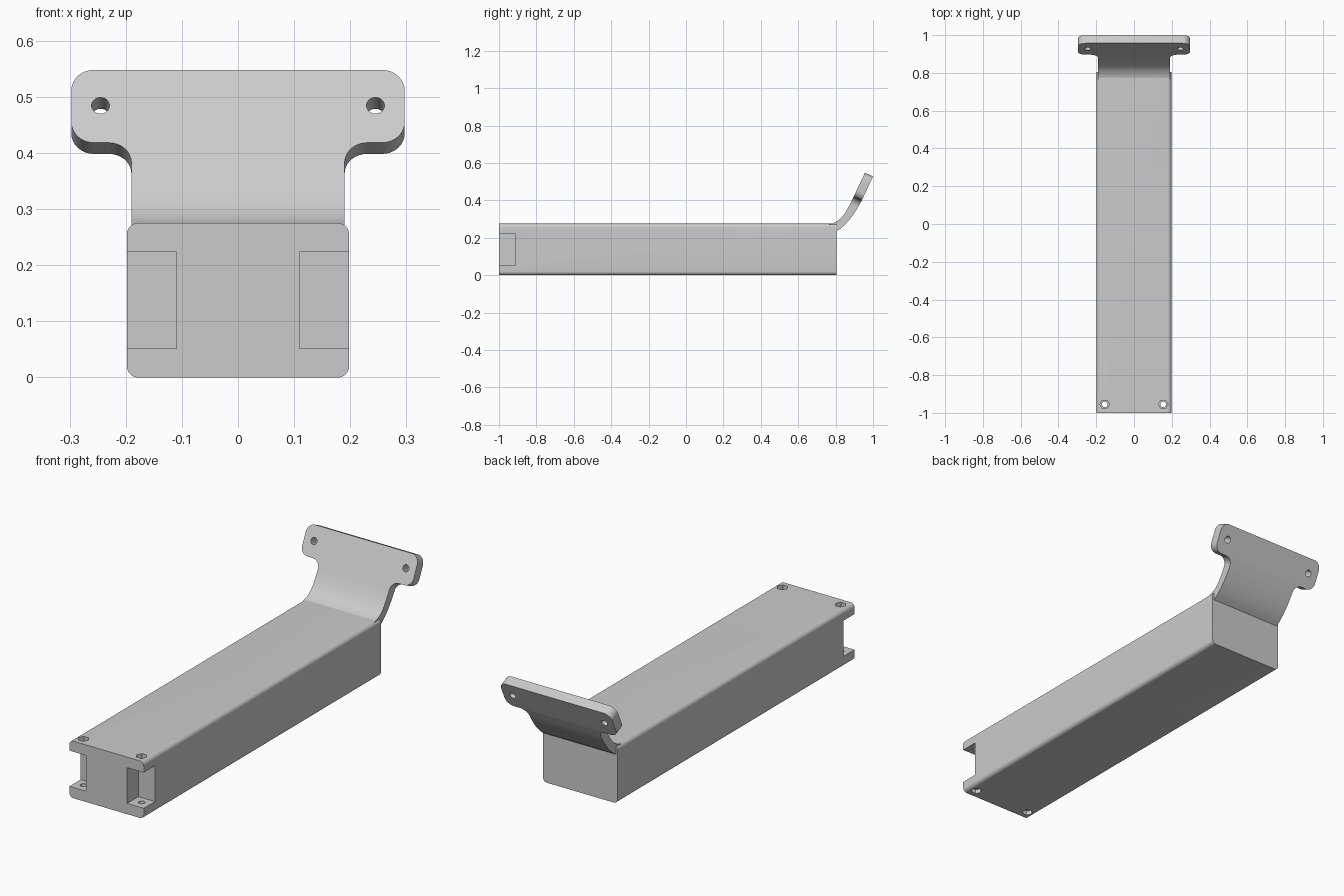
import bpy, bmesh
from math import sin, cos, pi, radians
from mathutils import Matrix, Vector

if "Cube" in bpy.data.objects:
    bpy.data.objects.remove(bpy.data.objects["Cube"])

grey = bpy.data.materials.new("light grey")
grey.use_nodes = True
grey.diffuse_color = (0.6, 0.6, 0.6, 1)
grey.node_tree.nodes["Principled BSDF"].inputs["Base Color"].default_value = (0.6, 0.6, 0.6, 1)


def prism(name, outline, depth, matrix):
    """Extrude a flat outline along its local z, then place it."""
    bm = bmesh.new()
    face = bm.faces.new([bm.verts.new((a, b, 0)) for a, b in outline])
    top = bmesh.ops.extrude_face_region(bm, geom=[face])["geom"]
    bmesh.ops.translate(bm, vec=(0, 0, depth),
                        verts=[v for v in top if isinstance(v, bmesh.types.BMVert)])
    bm.transform(matrix)
    bmesh.ops.recalc_face_normals(bm, faces=bm.faces)
    mesh = bpy.data.meshes.new(name)
    bm.to_mesh(mesh)
    bm.free()
    mesh.materials.append(grey)
    obj = bpy.data.objects.new(name, mesh)
    bpy.context.collection.objects.link(obj)
    return obj


def combine(obj, cutter, operation="DIFFERENCE"):
    bpy.context.view_layer.objects.active = obj
    mod = obj.modifiers.new("cut", "BOOLEAN")
    mod.operation, mod.object, mod.solver = operation, cutter, "EXACT"
    bpy.ops.object.modifier_apply(modifier=mod.name)
    bpy.data.objects.remove(cutter)


def arc(cx, cy, r, start, end, n=8):
    angles = [radians(start + (end - start) * i / n) for i in range(n + 1)]
    return [(cx + r * cos(a), cy + r * sin(a)) for a in angles]


def ring(cx, cy, r, n):
    return [(cx + r * cos(2 * pi * i / n), cy + r * sin(2 * pi * i / n)) for i in range(n)]


def frame(u, v, w, origin):
    return Matrix.Translation(origin) @ Matrix((u, v, w)).transposed().to_4x4()


def rect(x0, x1, y0, y1):
    return [(x0, y0), (x1, y0), (x1, y1), (x0, y1)]


X, Y, Z = Vector((1, 0, 0)), Vector((0, 1, 0)), Vector((0, 0, 1))

# Long beam with rounded lengthwise edges
W, H, R = 0.198, 0.275, 0.02
section = (arc(W - R, R, R, -90, 0) + arc(W - R, H - R, R, 0, 90)
           + arc(R - W, H - R, R, 90, 180) + arc(R - W, R, R, 180, 270))
beam = prism("beam", section, 1.805, frame(X, Z, Y, (0, -1, 0)))

# Side notches, screw holes and hexagonal recesses at the front end
for s in (-1, 1):
    combine(beam, prism("notch", rect(s * 0.11, s * 0.3, -1.1, -0.915), 0.172,
                        Matrix.Translation((0, 0, 0.052))))
    combine(beam, prism("hole", ring(s * 0.155, -0.955, 0.015, 20), 0.5,
                        Matrix.Translation((0, 0, -0.1))))
    for z in (-0.08, H - 0.02):
        combine(beam, prism("recess", ring(s * 0.155, -0.955, 0.025, 6), 0.1,
                            Matrix.Translation((0, 0, z))))

# Curved mounting bracket: side profile swept across the width
front = [(0.957, 0.548), (0.897, 0.42), (0.874, 0.373), (0.852, 0.335),
         (0.83, 0.306), (0.81, 0.289), (0.79, 0.279), (0.765, 0.272)]
back = [(0.805, 0.235), (0.828, 0.25), (0.85, 0.27), (0.872, 0.294),
        (0.893, 0.322), (0.916, 0.357), (0.94, 0.4), (1.0, 0.527)]
bracket = prism("mounting_bracket", front + back, 0.8, frame(Y, Z, X, (-0.4, 0, 0)))

# Trim to a T outline square to the tilted plate
up = Vector((0, 0.424, 0.906))
normal = Vector((0, 0.906, -0.424))
plate = frame(X, up, normal, Vector((0, 0.957, 0.548)) - normal * 0.2)
half, neck, low, r = 0.297, 0.19, -0.143, 0.04
right_side = ([(neck, -0.6)] + arc(neck + r, low - r, r, 180, 90)
              + arc(half - r, low + r, r, -90, 0) + arc(half - r, -r, r, 0, 90))
outline = right_side + [(-x, y) for x, y in reversed(right_side)]
combine(bracket, prism("trim", outline, 0.5, plate), "INTERSECT")
for s in (-1, 1):
    combine(bracket, prism("hole", ring(s * 0.245, -0.07, 0.016, 24), 0.5, plate))

# Smooth the curved surfaces, keep corners crisp
for obj in (beam, bracket):
    bpy.ops.object.select_all(action="DESELECT")
    obj.select_set(True)
    bpy.context.view_layer.objects.active = obj
    bpy.ops.object.shade_smooth_by_angle(angle=radians(30))
